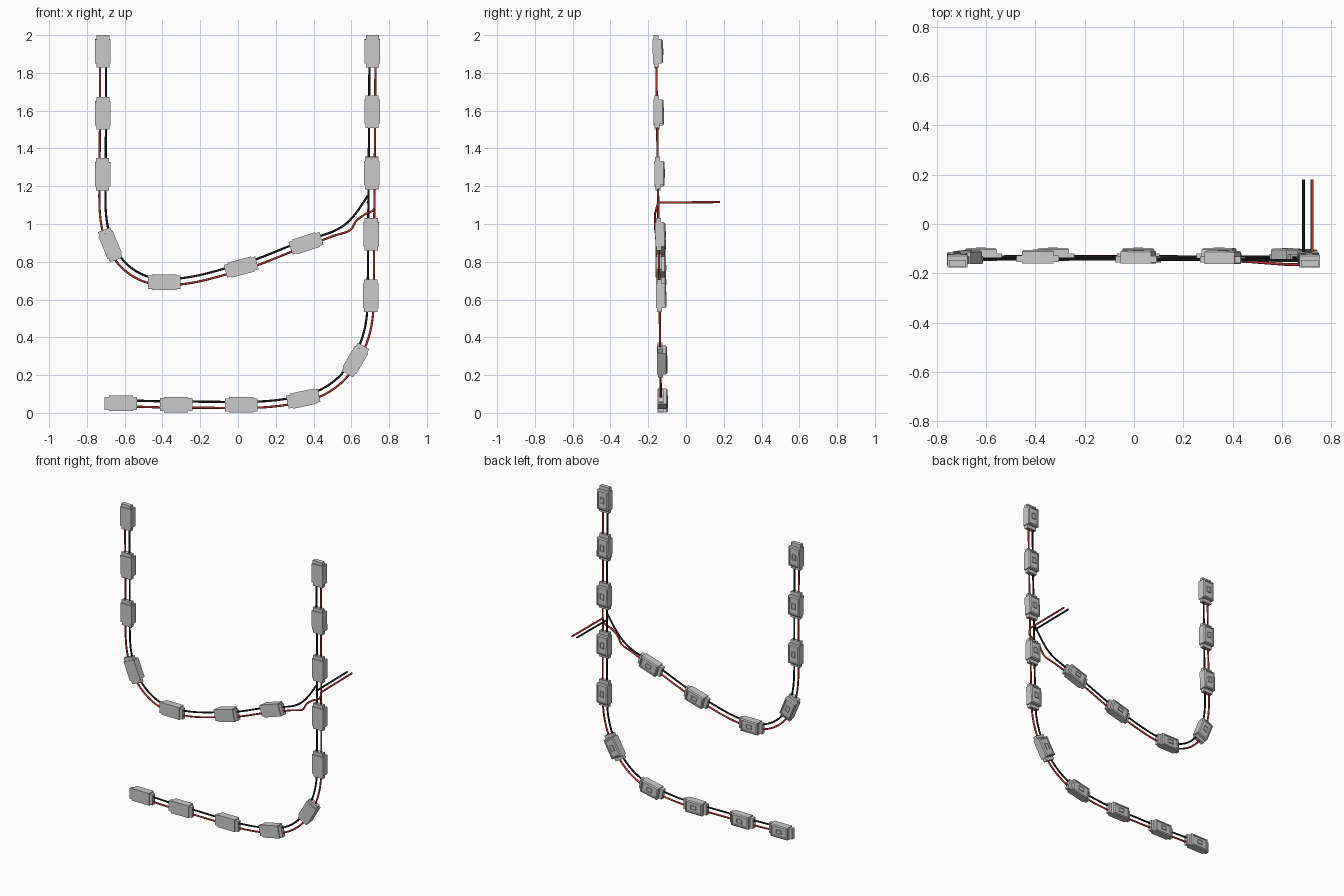
import bpy, bmesh, math
from mathutils import Vector, Matrix

if "Cube" in bpy.data.objects:
    bpy.data.objects.remove(bpy.data.objects["Cube"])

LEAN = -0.0137          # the whole string leans slightly forward with height
WIRE_Y = -0.132


def material(name, rgb):
    m = bpy.data.materials.new(name)
    m.diffuse_color = (*rgb, 1)
    m.use_nodes = True
    m.node_tree.nodes["Principled BSDF"].inputs["Base Color"].default_value = m.diffuse_color
    return m


BLACK = material("black_rubber", (0.01, 0.01, 0.01))
RED = material("red_rubber", (0.5, 0.04, 0.04))

# Module centres: x, z, angle of the string in degrees
lower = [(-.62, .05, 0), (-.328, .044, 0), (.017, .042, 0), (.345, .075, 12),
         (.622, .28, 60), (.703, .62, 90), (.705, .945, 90), (.708, 1.27, 90),
         (.71, 1.595, 90), (.712, 1.914, 90)]
upper = [(-.715, 1.914, -90), (-.715, 1.586, -90), (-.717, 1.263, -90),
         (-.677, .89, -68), (-.39, .692, 0), (.017, .772, 15), (.36, .898, 18)]


def box(bm, size, centre):
    mat = Matrix.Translation(centre) @ Matrix.Diagonal((*size, 1))
    return bmesh.ops.create_cube(bm, size=1, matrix=mat)["verts"]


# Module mesh: local x along the string, y towards the back, origin at the wires
def module_mesh():
    bm = bmesh.new()
    # main housing with chamfered back edges and a shallow recess
    vs = box(bm, (.128, .054, .082), (0, .009, 0))
    rim = [e for e in bm.edges if all(v.co.y > .03 for v in e.verts)]
    bmesh.ops.bevel(bm, geom=rim, offset=.006, segments=1, affect='EDGES')
    bm.normal_update()
    back = max(bm.faces, key=lambda f: f.calc_center_median().y)
    bmesh.ops.inset_region(bm, faces=[back], thickness=.008)
    bmesh.ops.inset_region(bm, faces=[back], thickness=.002, depth=-.004)
    # end clamps for the wires
    for s in (-1, 1):
        box(bm, (.03, .026, .070), (s * .071, 0, 0))
    # lamp on the back: raised frame with a sunken window
    vs = box(bm, (.040, .008, .028), (0, .034, 0))
    bm.normal_update()
    lens = max({f for v in vs for f in v.link_faces},
               key=lambda f: f.calc_center_median().y)
    bmesh.ops.inset_region(bm, faces=[lens], thickness=.005)
    bmesh.ops.inset_region(bm, faces=[lens], thickness=.001, depth=-.004)
    me = bpy.data.meshes.new("light_module")
    bm.to_mesh(me)
    bm.free()
    return me


MODULE = module_mesh()


def place_modules(name, nodes):
    for i, (x, z, a) in enumerate(nodes):
        a = math.radians(a)
        t = Vector((math.cos(a), LEAN * math.sin(a), math.sin(a))).normalized()
        b = Vector((0, 1, 0))
        b = (b - t * b.dot(t)).normalized()
        m = Matrix((t, b, t.cross(b))).transposed().to_4x4()
        m.translation = (x, WIRE_Y + LEAN * z, z)
        ob = bpy.data.objects.new(f"{name}_module_{i + 1}", MODULE)
        ob.matrix_world = m
        bpy.context.collection.objects.link(ob)


# Smooth path through the modules, offset sideways for each wire
def wire_path(nodes, side, steps=14):
    pts = []
    for (x0, z0, a0), (x1, z1, a1) in zip(nodes, nodes[1:]):
        p0, p1 = Vector((x0, z0)), Vector((x1, z1))
        d = (p1 - p0).length * 1.1
        t0, t1 = (Vector((math.cos(math.radians(a)), math.sin(math.radians(a)))) * d
                  for a in (a0, a1))
        for k in range(steps + 1):
            if k == 0 and pts:
                continue
            u = k / steps
            p = (p0 * (2*u**3 - 3*u**2 + 1) + t0 * (u**3 - 2*u**2 + u)
                 + p1 * (3*u**2 - 2*u**3) + t1 * (u**3 - u**2))
            v = (p0 * (6*u*u - 6*u) + t0 * (3*u*u - 4*u + 1)
                 + p1 * (6*u - 6*u*u) + t1 * (3*u*u - 2*u)).normalized()
            p += Vector((-v.y, v.x)) * side
            pts.append(Vector((p.x, WIRE_Y + LEAN * p.y, p.y)))
    return pts


def smooth(pts, steps=6):
    pts = [Vector(p) for p in pts]
    ext = [pts[0]] + pts + [pts[-1]]
    out = []
    for a, b, c, d in zip(ext, ext[1:], ext[2:], ext[3:]):
        for k in range(steps):
            u = k / steps
            out.append(.5 * (2*b + (c - a)*u + (2*a - 5*b + 4*c - d)*u*u
                             + (3*b - a - 3*c + d)*u**3))
    return out + [pts[-1]]


def wire(name, pts, mat):
    cu = bpy.data.curves.new(name, 'CURVE')
    cu.dimensions = '3D'
    cu.bevel_depth = .0058
    cu.bevel_resolution = 2
    cu.use_fill_caps = True
    sp = cu.splines.new('POLY')
    sp.points.add(len(pts) - 1)
    for q, p in zip(sp.points, pts):
        q.co = (*p, 1)
    cu.materials.append(mat)
    ob = bpy.data.objects.new(name, cu)
    bpy.context.collection.objects.link(ob)
    bpy.ops.object.select_all(action='DESELECT')
    ob.select_set(True)
    bpy.context.view_layer.objects.active = ob
    bpy.ops.object.convert(target='MESH')
    bpy.ops.object.shade_smooth_by_angle(angle=math.radians(50))


place_modules("lower", lower)
place_modules("upper", upper)

# Free ends of the upper string, joining the right column
tails = {
    "black": [(.49, -.145, .955), (.57, -.147, 1.0), (.63, -.147, 1.065), (.687, -.147, 1.15)],
    "red": [(.50, -.155, .935), (.59, -.162, .965), (.625, -.164, 1.015),
            (.67, -.164, 1.05), (.718, -.158, 1.075), (.722, -.147, 1.115)],
}
for colour, mat, side in (("black", BLACK, .016), ("red", RED, -.016)):
    wire(f"lower_{colour}_wire", wire_path(lower, side), mat)
    run = wire_path(upper, side)
    wire(f"upper_{colour}_wire", run[:-1] + smooth([run[-1]] + tails[colour]), mat)

# Supply leads running straight back
wire("black_supply_lead", [Vector((.687, -.147, 1.113)), Vector((.687, .18, 1.116))], BLACK)
wire("red_supply_lead", [Vector((.722, -.147, 1.113)), Vector((.722, .18, 1.116))], RED)
